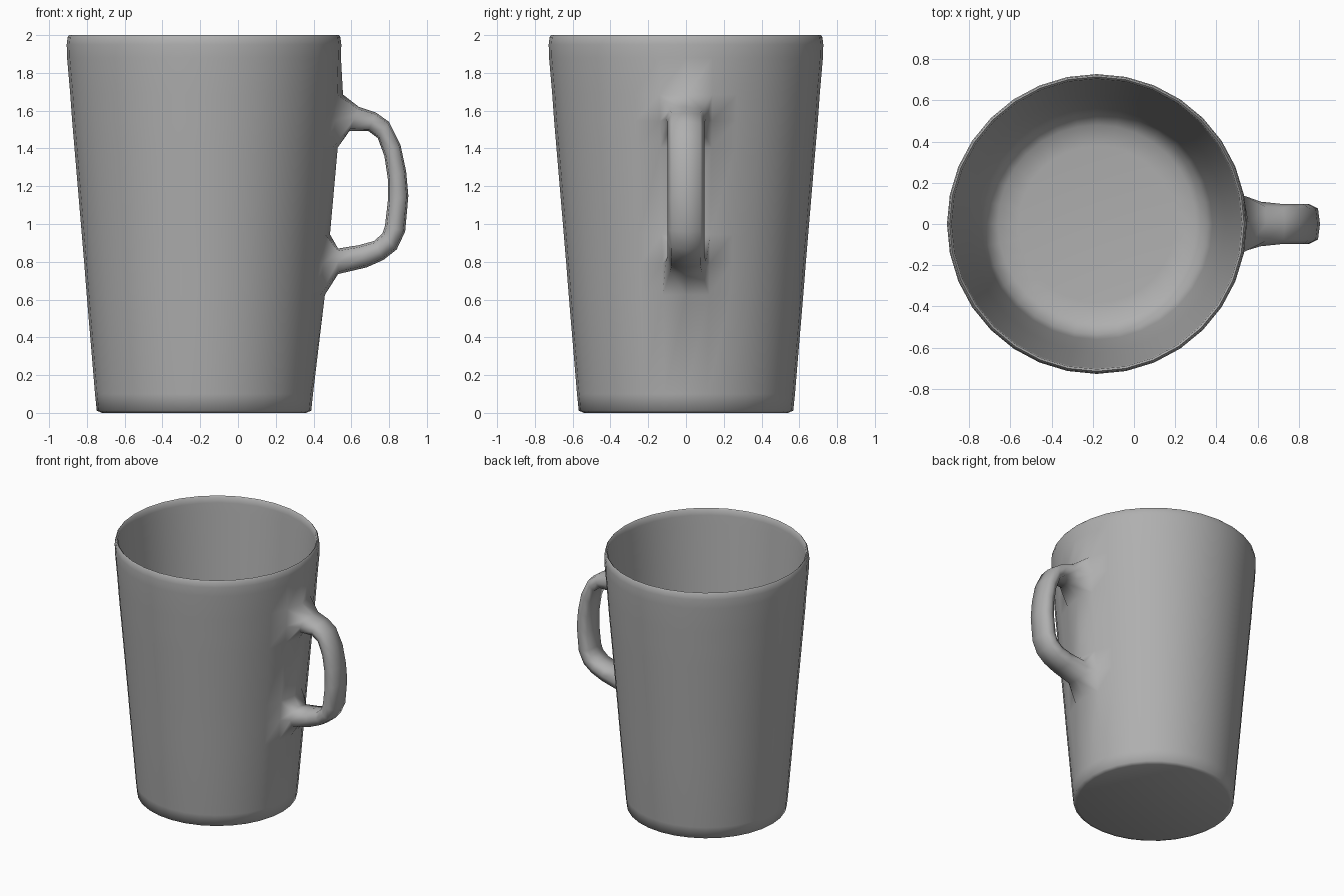
import bpy, bmesh, math

if "Cube" in bpy.data.objects:
    bpy.data.objects.remove(bpy.data.objects["Cube"])

CX = -0.18   # axis of the cup
SEG = 32


def bridge(bm, a, b):
    n = len(a)
    return [bm.faces.new((a[i], a[(i + 1) % n], b[(i + 1) % n], b[i])) for i in range(n)]


bm = bmesh.new()

# Cup body: closed profile (radius, z) from underside, up the wall, over the rim, down to inner floor
profile = [(0.54, 0.0), (0.568, 0.012), (0.577, 0.10), (0.621, 0.625), (0.634, 0.79), (0.647, 0.945),
           (0.686, 1.405), (0.698, 1.545), (0.708, 1.685),
           (0.725, 1.88), (0.727, 1.95), (0.722, 1.99), (0.714, 2.0), (0.704, 1.99), (0.700, 1.95),
           (0.694, 1.88), (0.622, 1.0), (0.56, 0.25), (0.537, 0.13), (0.48, 0.08), (0.38, 0.068)]
bulge = {3: 0.019, 4: 0.02, 5: 0.02, 6: 0.022, 7: 0.025, 8: 0.028}   # swelling where the handle meets
rings = []
for k, (r, z) in enumerate(profile):
    ring = []
    for i in range(SEG):
        a = 2 * math.pi * i / SEG
        e = bulge.get(k, 0) * {0: 1.0, 1: 0.4, SEG - 1: 0.4}.get(i, 0)
        ring.append(bm.verts.new((CX + (r + e) * math.cos(a), (r + e) * math.sin(a), z)))
    rings.append(ring)
holes = []
for k in range(len(rings) - 1):
    faces = bridge(bm, rings[k], rings[k + 1])
    if k in (3, 4, 6, 7):      # openings for the two handle roots
        holes += [faces[0], faces[-1]]
bm.faces.new(rings[0][::-1])
bm.faces.new(rings[-1])
roots = [rings[4][0], rings[7][0]]
bmesh.ops.delete(bm, geom=holes, context='FACES_ONLY')
bmesh.ops.delete(bm, geom=[e for e in bm.edges if not e.link_faces], context='EDGES')


def hole_ring(outer, mid, inner):
    o, m, n = rings[outer], rings[mid], rings[inner]
    return [o[0], o[1], m[1], n[1], n[0], n[-1], m[-1], o[-1]]


# Handle: stations of outer (x, z), inner (x, z), half width, fused to the wall at both ends
stations = [((0.64, 1.62), (0.59, 1.492), 0.108),
            ((0.73, 1.59), (0.69, 1.492), 0.098),
            ((0.80, 1.54), (0.74, 1.455), 0.097),
            ((0.86, 1.42), (0.775, 1.36), 0.097),
            ((0.89, 1.28), (0.793, 1.24), 0.097),
            ((0.902, 1.15), (0.793, 1.12), 0.097),
            ((0.885, 0.96), (0.778, 0.99), 0.097),
            ((0.84, 0.865), (0.765, 0.95), 0.097),
            ((0.77, 0.81), (0.72, 0.91), 0.097),
            ((0.68, 0.77), (0.64, 0.888), 0.098),
            ((0.53, 0.735), (0.53, 0.87), 0.108)]
section = [(1, 0), (0.82, 0.78), (0, 1), (-0.82, 0.78), (-1, 0), (-0.82, -0.78), (0, -1), (0.82, -0.78)]
loops = [hole_ring(8, 7, 6)]
for o, n, w in stations:
    loops.append([bm.verts.new(((o[0] + n[0]) / 2 + c * (o[0] - n[0]) / 2, s * w,
                                (o[1] + n[1]) / 2 + c * (o[1] - n[1]) / 2)) for c, s in section])
loops.append(hole_ring(3, 4, 5))
for a, b in zip(loops, loops[1:]):
    bridge(bm, a, b)

# Clean up the points left inside the openings
bmesh.ops.delete(bm, geom=[v for v in bm.verts if not v.link_faces], context='VERTS')
bmesh.ops.recalc_face_normals(bm, faces=bm.faces)
me = bpy.data.meshes.new("mug")
bm.to_mesh(me)
bm.free()
mug = bpy.data.objects.new("mug", me)
bpy.context.collection.objects.link(mug)

# Darker grey glaze
glaze = bpy.data.materials.new("grey_glaze")
glaze.diffuse_color = (0.43, 0.43, 0.43, 1)
glaze.use_nodes = True
glaze.node_tree.nodes["Principled BSDF"].inputs["Base Color"].default_value = glaze.diffuse_color
me.materials.append(glaze)

mug.select_set(True)
bpy.context.view_layer.objects.active = mug
bpy.ops.object.shade_smooth_by_angle(angle=math.radians(75))
